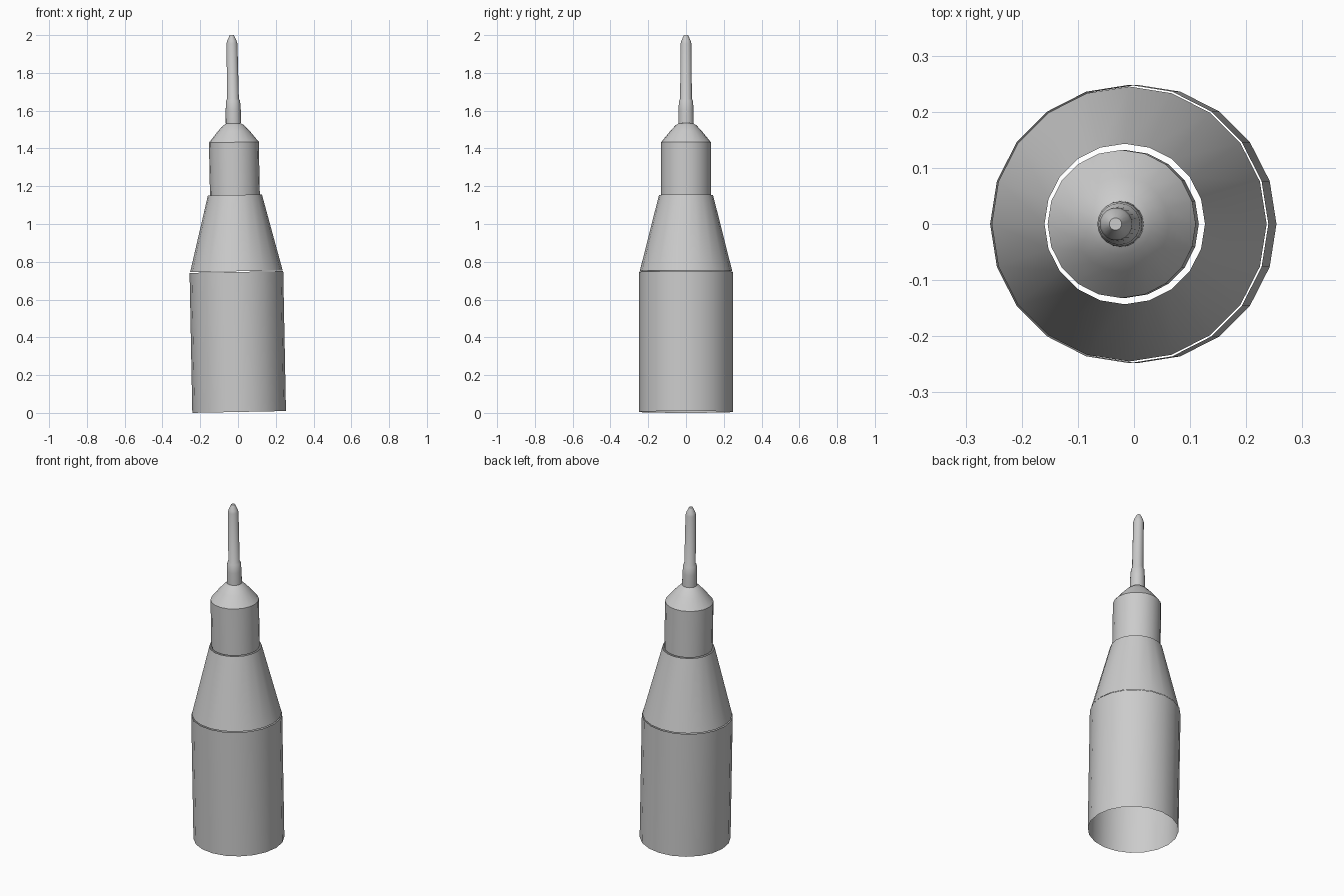
import bpy, bmesh, math
from mathutils import Matrix

cube = bpy.data.objects.get("Cube")
if cube:
    bpy.data.objects.remove(cube, do_unlink=True)

# Single grey finish
grey = bpy.data.materials.new("plain_grey")
grey.use_nodes = True
colour = (0.6, 0.6, 0.6, 1)
grey.diffuse_color = colour
grey.node_tree.nodes["Principled BSDF"].inputs["Base Color"].default_value = colour

SIDES = 20
LEAN = Matrix.Translation((0.006, 0, 0.005)) @ Matrix.Rotation(math.radians(-1.12), 4, 'Y')


def shell(name, profile, cap_top=False):
    """Open turned shell from (radius, height) points, leaning with the body."""
    bm = bmesh.new()
    rings = []
    for r, z in profile:
        rings.append([bm.verts.new((r * math.cos(a), r * math.sin(a), z))
                      for a in (math.tau * i / SIDES for i in range(SIDES))])
    for low, high in zip(rings, rings[1:]):
        for i in range(SIDES):
            j = (i + 1) % SIDES
            bm.faces.new((low[i], low[j], high[j], high[i]))
    if cap_top:
        bm.faces.new(rings[-1])
    bm.transform(LEAN)
    mesh = bpy.data.meshes.new(name)
    bm.to_mesh(mesh)
    bm.free()
    mesh.materials.append(grey)
    obj = bpy.data.objects.new(name, mesh)
    bpy.context.collection.objects.link(obj)
    bpy.ops.object.select_all(action='DESELECT')
    obj.select_set(True)
    bpy.context.view_layer.objects.active = obj
    bpy.ops.object.shade_smooth_by_angle(angle=math.radians(35))


# Main barrel, open at both ends
shell("lower_barrel", [(0.248, 0), (0.248, 0.741)])
# Tapered shoulder, separated from the barrel by a hairline gap
shell("tapered_shoulder", [(0.245, 0.745), (0.143, 1.149)])
# Upper barrel and its conical nose
shell("upper_barrel", [(0.132, 1.149), (0.132, 1.428)])
shell("nose_cone", [(0.132, 1.428), (0.085, 1.486), (0.055, 1.518), (0.038, 1.528)])
# Needle with a thicker collar and a blunt point
shell("needle", [(0.041, 1.528), (0.04, 1.6), (0.037, 1.648), (0.031, 1.658),
                 (0.029, 1.95), (0.025, 1.965), (0.011, 1.995)], cap_top=True)
